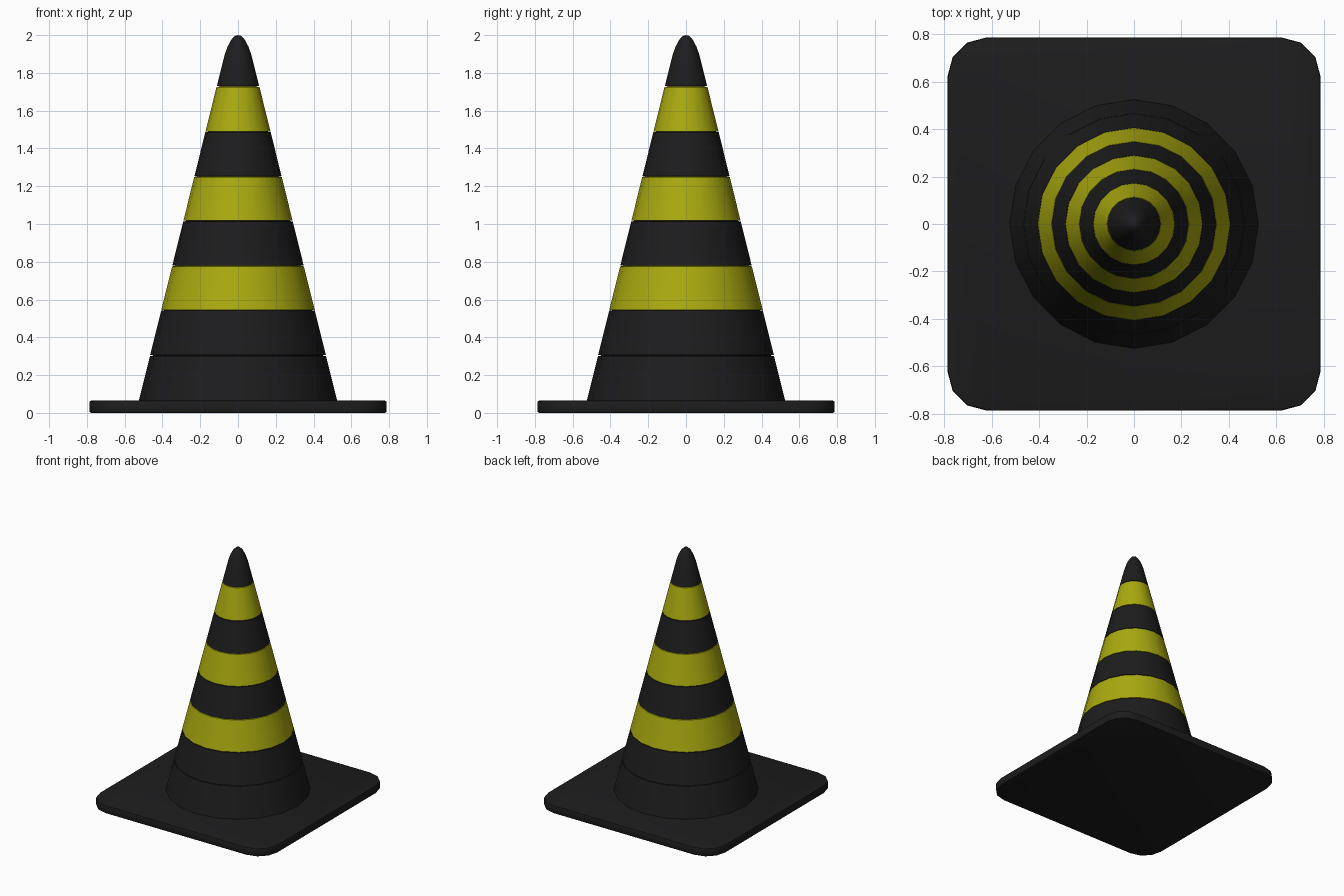
import bpy, bmesh, math

if "Cube" in bpy.data.objects:
    bpy.data.objects.remove(bpy.data.objects["Cube"])

SIDES = 20


def material(name, rgb):
    m = bpy.data.materials.new(name)
    m.diffuse_color = (*rgb, 1)
    m.use_nodes = True
    m.node_tree.nodes["Principled BSDF"].inputs["Base Color"].default_value = m.diffuse_color
    return m


black = material("black_rubber", (0.012, 0.012, 0.013))
yellow = material("yellow_stripe", (0.40, 0.40, 0.005))


def finish(name, bm, mat):
    bmesh.ops.recalc_face_normals(bm, faces=bm.faces[:])
    me = bpy.data.meshes.new(name)
    bm.to_mesh(me)
    bm.free()
    me.materials.append(mat)
    ob = bpy.data.objects.new(name, me)
    bpy.context.collection.objects.link(ob)
    bpy.context.view_layer.objects.active = ob
    ob.select_set(True)
    bpy.ops.object.shade_smooth_by_angle(angle=math.radians(35))
    ob.select_set(False)
    return ob


def lathe(name, profile, mat):
    """Spin (radius, z) points around the z axis."""
    bm = bmesh.new()
    vs = [bm.verts.new((r, 0, z)) for r, z in profile]
    edges = [bm.edges.new(p) for p in zip(vs, vs[1:])]
    bmesh.ops.spin(bm, geom=vs + edges, cent=(0, 0, 0), axis=(0, 0, 1),
                   angle=math.tau, steps=SIDES)
    bmesh.ops.remove_doubles(bm, verts=bm.verts[:], dist=0.0005)
    return finish(name, bm, mat)


# Square base plate with rounded corners and softened rims
H, R, T = 0.787, 0.165, 0.065
bm = bmesh.new()
ring = []
for q in range(4):
    a0 = q * math.pi / 2
    cx = (H - R) * (1 if q in (0, 3) else -1)
    cy = (H - R) * (1 if q in (0, 1) else -1)
    for i in range(4):
        a = a0 + i * math.pi / 6
        ring.append(bm.verts.new((cx + R * math.cos(a), cy + R * math.sin(a), 0)))
face = bm.faces.new(ring)
ext = bmesh.ops.extrude_face_region(bm, geom=[face])
bmesh.ops.translate(bm, vec=(0, 0, T),
                    verts=[g for g in ext["geom"] if isinstance(g, bmesh.types.BMVert)])
rims = [e for e in bm.edges if abs(e.verts[0].co.z - e.verts[1].co.z) < 1e-5]
bmesh.ops.bevel(bm, geom=rims, offset=0.01, segments=2, profile=0.5, affect='EDGES')
finish("base_plate", bm, black)

# Stacked bands, separated by shallow grooves
levels = [0.063, 0.305, 0.545, 0.78, 1.018, 1.252, 1.49, 1.73]
radius = lambda z: 0.525 - (z - 0.063) * 0.2475
G, D = 0.004, 0.014
for i, (z0, z1) in enumerate(zip(levels, levels[1:])):
    stripe = i in (2, 4, 6)
    lathe(f"{'yellow' if stripe else 'black'}_band_{i + 1}",
          [(radius(z0) - D, z0), (radius(z0), z0 + 0.001),
           (radius(z1 - G), z1 - G), (radius(z1) - D, z1 - G + 0.001),
           (radius(z1) - D, z1)],
          yellow if stripe else black)

# Rounded tip
lathe("cone_tip", [(0.099, 1.73), (0.112, 1.731), (0.071, 1.895), (0.055, 1.94),
                   (0.036, 1.975), (0.018, 1.995), (0, 2.0)], black)
